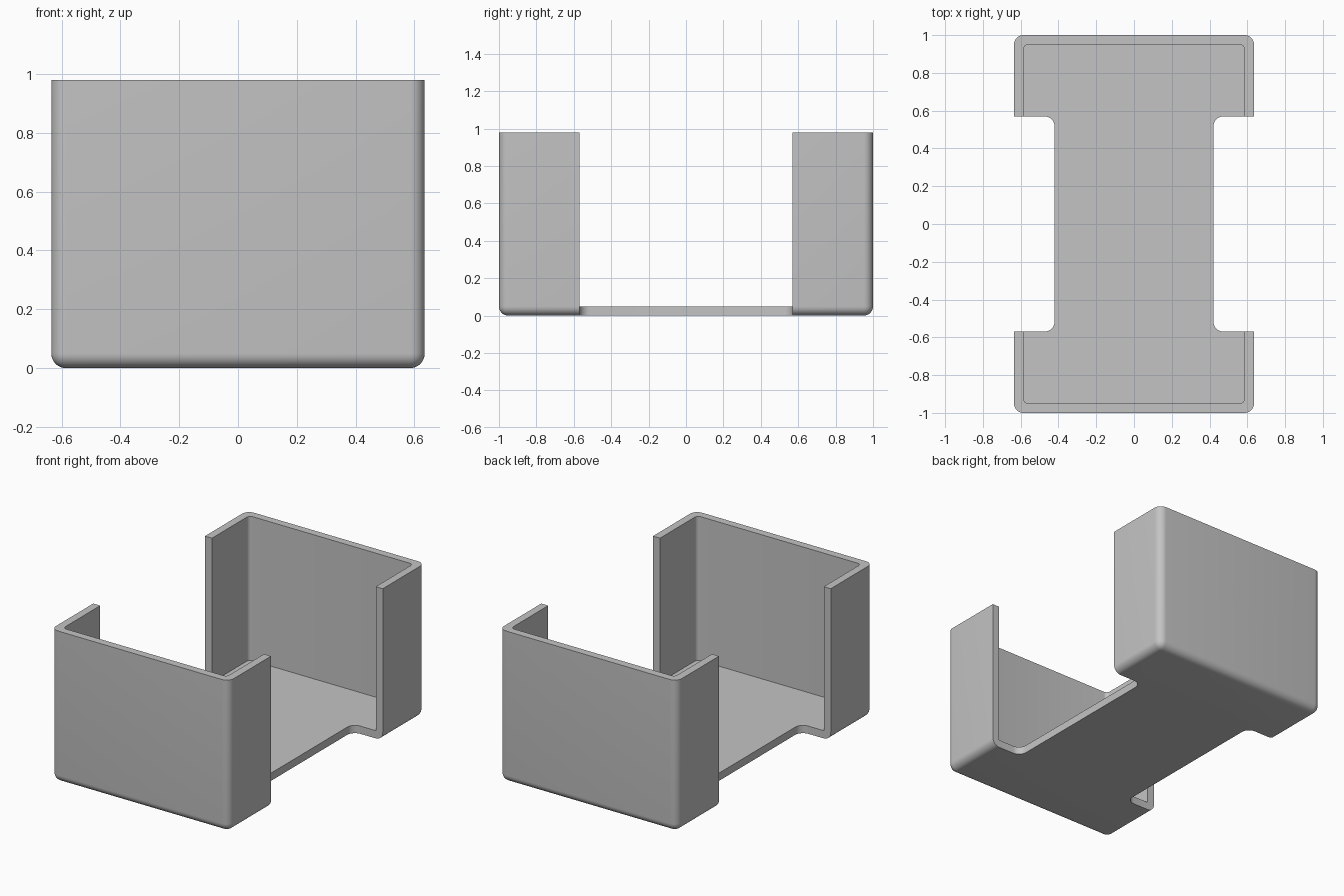
import bpy
import bmesh

if "Cube" in bpy.data.objects:
    bpy.data.objects.remove(bpy.data.objects["Cube"])

HX, HY, H = 0.635, 1.0, 0.98   # outer half width, half depth, height
T = 0.05                       # wall and floor thickness


def rounded_box(name, lo, hi, radius, pick, segments=8):
    """Box from lo to hi with the edges chosen by pick(a, b) rounded."""
    bm = bmesh.new()
    bmesh.ops.create_cube(bm, size=1)
    for v in bm.verts:
        v.co = [l + (c + 0.5) * (h - l) for c, l, h in zip(v.co, lo, hi)]
    edges = [e for e in bm.edges if pick(e.verts[0].co, e.verts[1].co)]
    bmesh.ops.bevel(bm, geom=edges, offset=radius, segments=segments,
                    profile=0.5, affect='EDGES')
    bmesh.ops.recalc_face_normals(bm, faces=bm.faces)
    mesh = bpy.data.meshes.new(name)
    bm.to_mesh(mesh)
    bm.free()
    obj = bpy.data.objects.new(name, mesh)
    bpy.context.collection.objects.link(obj)
    return obj


def vertical(a, b):
    return abs(a.z - b.z) > 0.1


# Tray body: every edge rounded except the flat top rim
tray = rounded_box("tray", (-HX, -HY, 0), (HX, HY, H), T,
                   lambda a, b: min(a.z, b.z) < H / 2)

# Inner cavity with tight vertical corners and a sharp floor edge
cutters = [rounded_box("cavity_cutter", (T - HX, T - HY, T),
                       (HX - T, HY - T, H + 0.3), 0.025, vertical, 6)]

# Side openings through the walls and the floor, with filleted inner corners
for side, s in (("right", 1), ("left", -1)):
    x0, x1 = sorted((0.42 * s, 0.9 * s))
    cutters.append(rounded_box(
        side + "_opening_cutter", (x0, -0.57, -0.2), (x1, 0.57, H + 0.2), 0.055,
        lambda a, b: vertical(a, b) and abs(a.x) < 0.5))

# Carve the tray
bpy.context.view_layer.objects.active = tray
tray.select_set(True)
for cutter in cutters:
    cutter.hide_render = True
    mod = tray.modifiers.new(cutter.name, 'BOOLEAN')
    mod.operation = 'DIFFERENCE'
    mod.solver = 'EXACT'
    mod.object = cutter
    bpy.ops.object.modifier_apply(modifier=mod.name)
    bpy.data.objects.remove(cutter, do_unlink=True)

# Plain grey finish
grey = bpy.data.materials.new("plain grey")
grey.diffuse_color = (0.55, 0.55, 0.55, 1)
grey.use_nodes = True
grey.node_tree.nodes["Principled BSDF"].inputs["Base Color"].default_value = grey.diffuse_color
tray.data.materials.clear()
tray.data.materials.append(grey)
bpy.ops.object.shade_smooth_by_angle(angle=0.6)
